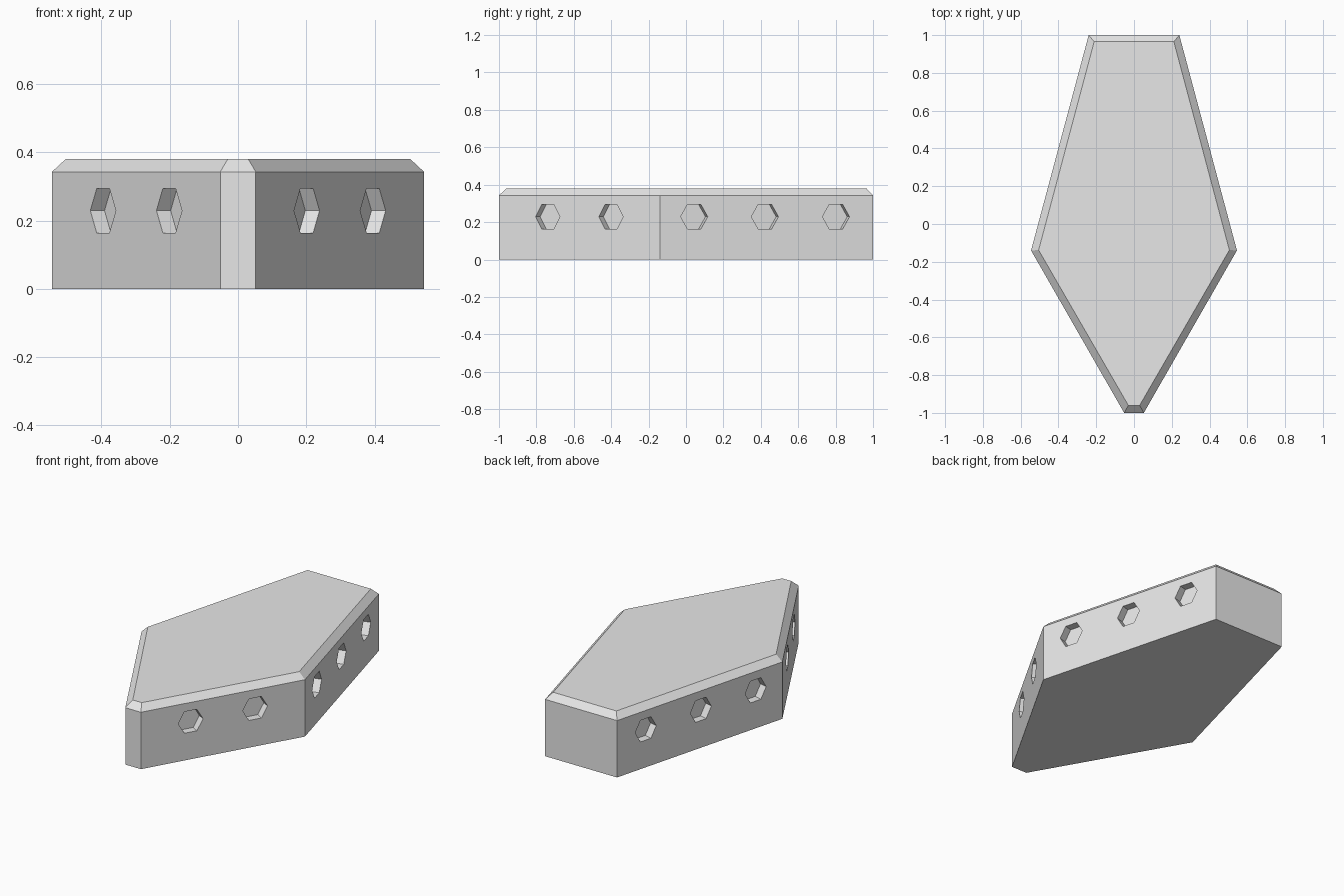
import bpy, bmesh
from math import pi
from mathutils import Matrix, Vector

cube = bpy.data.objects.get("Cube")
if cube:
    bpy.data.objects.remove(cube, do_unlink=True)

grey = bpy.data.materials.new("plain grey")
grey.use_nodes = True
colour = (0.8, 0.8, 0.8, 1)
grey.diffuse_color = colour
grey.node_tree.nodes["Principled BSDF"].inputs["Base Color"].default_value = colour


def make_object(name, bm):
    bmesh.ops.recalc_face_normals(bm, faces=bm.faces)
    mesh = bpy.data.meshes.new(name)
    bm.to_mesh(mesh)
    bm.free()
    mesh.materials.append(grey)
    obj = bpy.data.objects.new(name, mesh)
    bpy.context.collection.objects.link(obj)
    return obj


# Half outlines from front to back: the wall and the chamfered top
FRONT, SHOULDER, BACK = (0.052, -1), (0.545, -0.14), (0.24, 1)
OUTER = [FRONT, SHOULDER, BACK]
INNER = [(0.03, -0.96), (0.505, -0.138), (0.211, 0.965)]


def ring(bm, half, z):
    outline = half + [(-x, y) for x, y in reversed(half)]
    return [bm.verts.new((x, y, z)) for x, y in outline]


# Six-sided body with a chamfered upper edge
bm = bmesh.new()
rings = [ring(bm, OUTER, 0), ring(bm, OUTER, 0.343), ring(bm, INNER, 0.38)]
bm.faces.new(rings[0])
bm.faces.new(rings[-1])
for low, high in zip(rings, rings[1:]):
    for i in range(len(low)):
        j = (i + 1) % len(low)
        bm.faces.new((low[i], low[j], high[j], high[i]))
body = make_object("tapered_body", bm)

# Hexagonal sockets sunk square into the long walls
DEPTH = 0.048
bm = bmesh.new()
for start, end, places in ((FRONT, SHOULDER, (-0.739, -0.401)),
                           (SHOULDER, BACK, (0.044, 0.422, 0.802))):
    for side in (1, -1):
        a = Vector((side * start[0], start[1], 0))
        b = Vector((side * end[0], end[1], 0))
        along = (b - a).normalized()
        up = Vector((0, 0, 1))
        outward = along.cross(up) * side
        for y in places:
            centre = a.lerp(b, (y - a.y) / (b.y - a.y))
            centre.z = 0.229
            turn = Matrix((along, up, outward)).transposed().to_4x4()
            bmesh.ops.create_cone(
                bm, cap_ends=True, segments=6, radius1=0.075, radius2=0.075,
                depth=2 * DEPTH,
                matrix=Matrix.Translation(centre) @ turn @ Matrix.Rotation(pi / 2, 4, "Z"))
cutter = make_object("socket_cutter", bm)
cutter.hide_render = True

cut = body.modifiers.new("sockets", "BOOLEAN")
cut.operation = "DIFFERENCE"
cut.solver = "EXACT"
cut.object = cutter
bpy.context.view_layer.objects.active = body
bpy.ops.object.modifier_apply(modifier=cut.name)
bpy.data.objects.remove(cutter, do_unlink=True)
